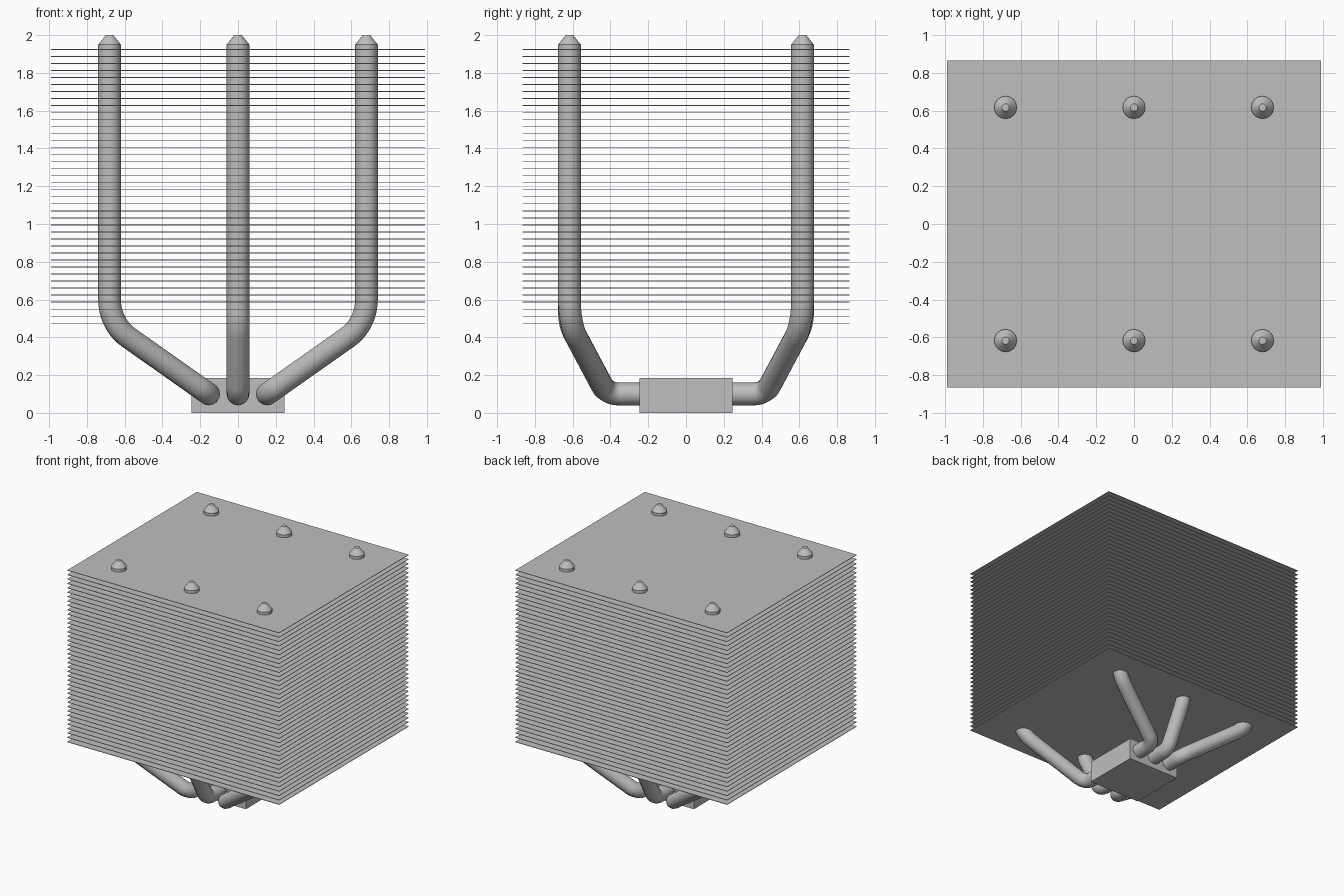
import bpy, math
from mathutils import Vector

if "Cube" in bpy.data.objects:
    bpy.data.objects.remove(bpy.data.objects["Cube"])

metal = bpy.data.materials.new("grey metal")
metal.diffuse_color = (0.52, 0.52, 0.52, 1)
metal.use_nodes = True
metal.node_tree.nodes["Principled BSDF"].inputs["Base Color"].default_value = metal.diffuse_color


def box(name, size, centre):
    bpy.ops.mesh.primitive_cube_add(size=1, location=centre)
    ob = bpy.context.object
    ob.name = name
    ob.scale = size
    bpy.ops.object.transform_apply(location=False, rotation=False, scale=True)
    ob.data.materials.append(metal)
    return ob


def fillet(a, b, c, radius, steps=10):
    """Arc points that round the corner b between a and c."""
    u, v = (a - b).normalized(), (c - b).normalized()
    half = u.angle(v) / 2
    t = radius / math.tan(half)
    centre = b + (u + v).normalized() * (radius / math.sin(half))
    p, q = b + u * t - centre, b + v * t - centre
    ang = p.angle(q)
    return [centre + (p * math.sin((1 - i / steps) * ang) + q * math.sin(i / steps * ang)) / math.sin(ang)
            for i in range(steps + 1)]


def heat_pipe(name, x_base, x_top):
    # half of the U: base centre, elbow, upper bend, top
    mid = Vector((x_base, 0, 0.1))
    elbow = Vector((x_base, 0.42, 0.1))
    bend = Vector((x_top, 0.617, 0.47))
    top = Vector((x_top, 0.617, 1.95))
    half = fillet(mid, elbow, bend, 0.1) + fillet(elbow, bend, top, 0.24) + [top]
    half = [(p, 1.0) for p in half] + [(top + Vector((0, 0, 0.05)), 0.33)]
    path = [(Vector((p.x, -p.y, p.z)), r) for p, r in reversed(half)] + half
    cu = bpy.data.curves.new(name + "_path", 'CURVE')
    cu.dimensions = '3D'
    cu.bevel_depth = 0.06
    cu.bevel_resolution = 6
    cu.use_fill_caps = True
    sp = cu.splines.new('POLY')
    sp.points.add(len(path) - 1)
    for pt, (p, r) in zip(sp.points, path):
        pt.co = (*p, 1)
        pt.radius = r
    tmp = bpy.data.objects.new(name + "_path", cu)
    bpy.context.collection.objects.link(tmp)
    dg = bpy.context.evaluated_depsgraph_get()
    me = bpy.data.meshes.new_from_object(tmp.evaluated_get(dg))
    bpy.data.objects.remove(tmp)
    ob = bpy.data.objects.new(name, me)
    bpy.context.collection.objects.link(ob)
    me.materials.clear()
    me.materials.append(metal)
    bpy.ops.object.select_all(action='DESELECT')
    ob.select_set(True)
    bpy.context.view_layer.objects.active = ob
    bpy.ops.object.shade_smooth_by_angle(angle=math.radians(30))


# contact block
box("base_block", (0.49, 0.49, 0.185), (0, 0, 0.0925))

# stack of thin cooling fins
fins = box("cooling_fins", (1.98, 1.73, 0.004), (0, 0, 0.475))
arr = fins.modifiers.new("stack", 'ARRAY')
arr.count = 40
arr.use_relative_offset = False
arr.use_constant_offset = True
arr.constant_offset_displace = (0, 0, 1.449 / 39)

# three U-shaped heat pipes
heat_pipe("left_heat_pipe", -0.155, -0.68)
heat_pipe("middle_heat_pipe", 0, 0)
heat_pipe("right_heat_pipe", 0.155, 0.68)
